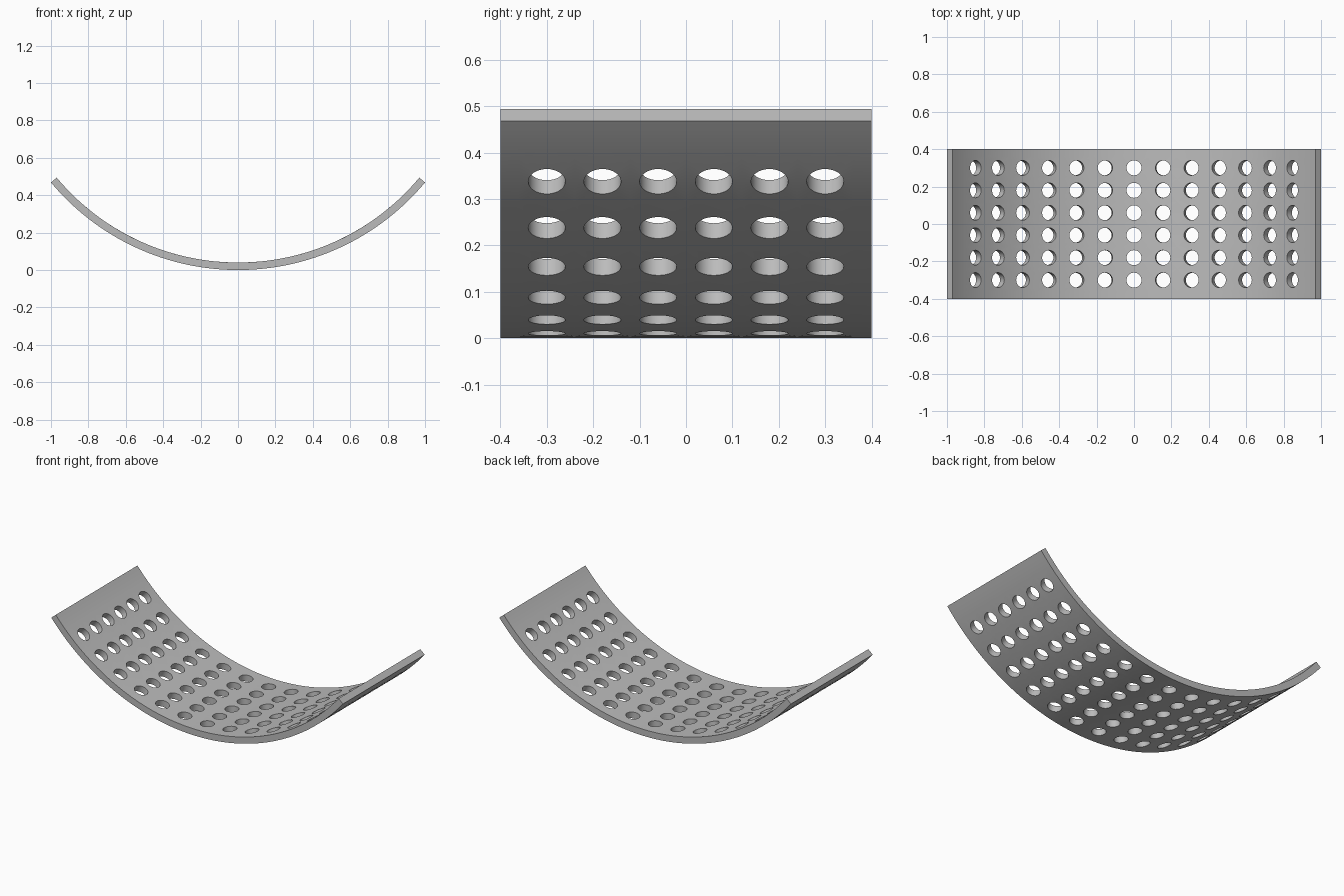
import bpy, bmesh, math
from mathutils import Vector

cube = bpy.data.objects.get("Cube")
if cube:
    bpy.data.objects.remove(cube)

R, THICK, HALF_Y = 1.302, 0.04, 0.4     # outer radius, plate thickness, half width
END = math.asin(1 / R)                  # half angle of the arc
STEP, PITCH = math.radians(7.03), 0.12  # hole spacing around and across
HOLE, SEGS = 0.04, 32
COLS = [i * STEP for i in range(-6, 7)]
ROWS = [(j - 2.5) * PITCH for j in range(6)]

steel = bpy.data.materials.new("grey_metal")
steel.use_nodes = True
grey = (0.5, 0.5, 0.5, 1)
steel.diffuse_color = grey
steel.node_tree.nodes["Principled BSDF"].inputs["Base Color"].default_value = grey

bm = bmesh.new()


def radial(a):
    return Vector((math.sin(a), 0, -math.cos(a)))


def on_arc(a, y):
    return radial(a) * R + Vector((0, y, R))


def quad(*points):
    bm.faces.new([bm.verts.new(on_arc(*p)) for p in points])


def strip(a_list, y_list):
    for a, b in zip(a_list, a_list[1:]):
        for y, z in zip(y_list, y_list[1:]):
            quad((a, y), (b, y), (b, z), (a, z))


def perforated_cell(a0, y0):
    """A rectangle of the sheet with a round hole in its middle."""
    ring = []
    for k in range(SEGS):
        t = 2 * math.pi * k / SEGS
        c, s = math.cos(t), math.sin(t)
        m = max(abs(c), abs(s))
        ring.append(((a0 + math.asin(HOLE * c / R), y0 + HOLE * s),
                     (a0 + c / m * STEP / 2, y0 + s / m * PITCH / 2)))
    for (h0, e0), (h1, e1) in zip(ring, ring[1:] + ring[:1]):
        quad(h0, e0, e1, h1)


# Perforated field
for a in COLS:
    for y in ROWS:
        perforated_cell(a, y)

# Edge divisions that line up with the cell borders
n = SEGS // 8
side = [math.tan(math.pi / 4 * k / n) / 2 for k in range(-n, n + 1)]
a_div = [COLS[0] - STEP / 2] + [c + s * STEP for c in COLS for s in side[1:]]
y_div = [ROWS[0] - PITCH / 2] + [r + s * PITCH for r in ROWS for s in side[1:]]

# Plain margins along the sides and at both ends
for sign in (-1, 1):
    margin = sorted((sign * HALF_Y, sign * 3 * PITCH))
    strip(a_div, margin)
    first = COLS[-1] + STEP / 2
    end = [sign * (first + (END - first) * k / 4) for k in range(5)]
    strip(sorted(end), [-HALF_Y] + y_div + [HALF_Y])
bmesh.ops.remove_doubles(bm, verts=bm.verts, dist=0.0002)

# Thicken inward; hole walls run straight along each hole's axis
result = bmesh.ops.extrude_face_region(bm, geom=bm.faces[:], use_keep_orig=True)
for v in [g for g in result["geom"] if isinstance(g, bmesh.types.BMVert)]:
    a = math.atan2(v.co.x, R - v.co.z)
    col = min(COLS, key=lambda c: abs(c - a))
    row = min(ROWS, key=lambda r: abs(r - v.co.y))
    near_hole = math.hypot(R * math.sin(a - col), v.co.y - row) < HOLE * 1.05
    v.co -= radial(col if near_hole else a) * THICK
bmesh.ops.recalc_face_normals(bm, faces=bm.faces)

mesh = bpy.data.meshes.new("perforated_curved_plate")
bm.to_mesh(mesh)
bm.free()
mesh.materials.append(steel)
plate = bpy.data.objects.new("perforated_curved_plate", mesh)
bpy.context.collection.objects.link(plate)

bpy.ops.object.select_all(action="DESELECT")
plate.select_set(True)
bpy.context.view_layer.objects.active = plate
bpy.ops.object.shade_smooth_by_angle(angle=math.radians(30))
